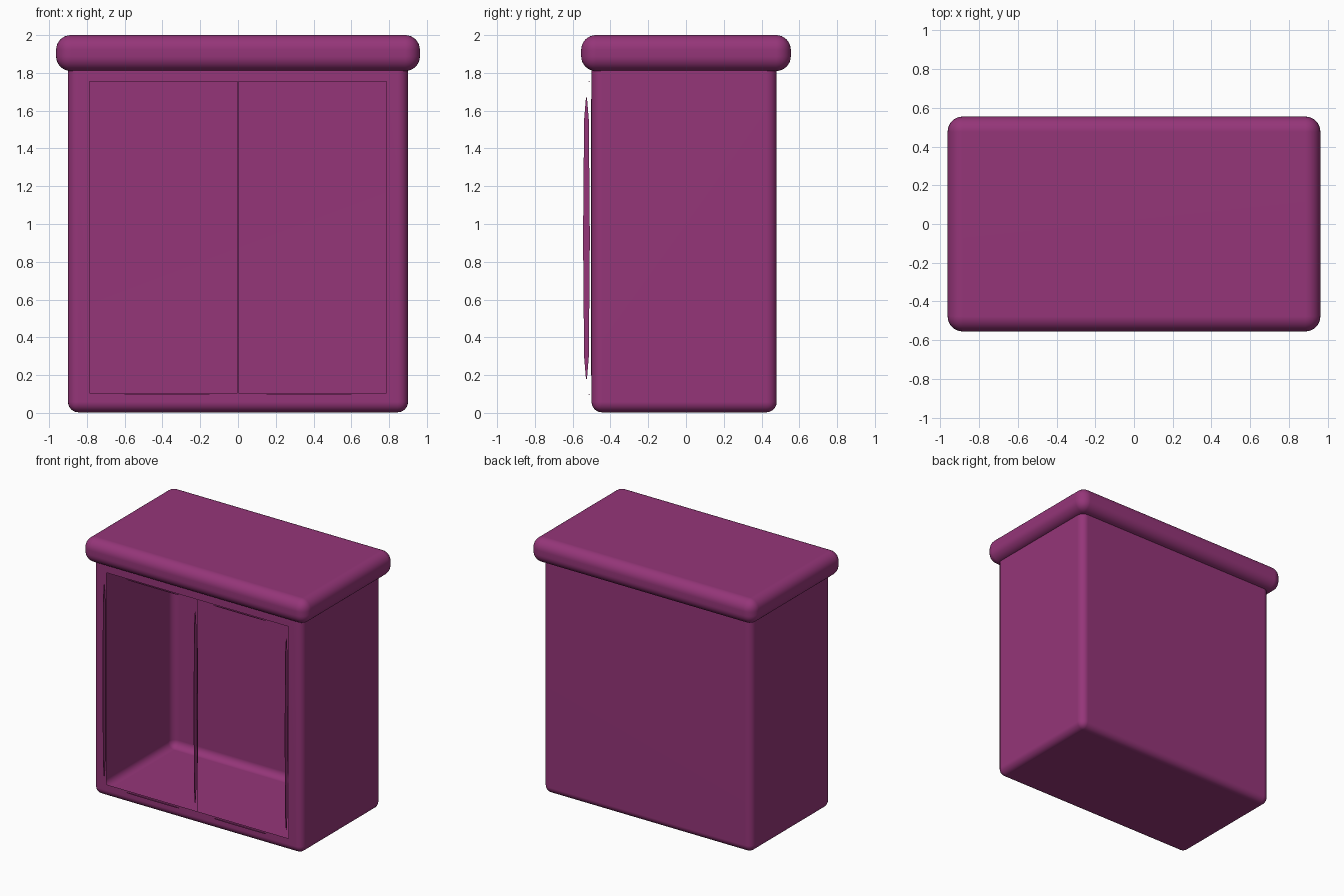
import bpy, bmesh
from mathutils import Vector

cube = bpy.data.objects.get("Cube")
if cube:
    bpy.data.objects.remove(cube, do_unlink=True)

plum = bpy.data.materials.new("plum")
plum.use_nodes = True
colour = (0.30, 0.036, 0.19, 1)
plum.diffuse_color = colour
plum.node_tree.nodes["Principled BSDF"].inputs["Base Color"].default_value = colour


def box(lo, hi, radius, segments=6):
    """A bmesh box between two corners, with rounded edges."""
    bm = bmesh.new()
    bmesh.ops.create_cube(bm, size=1)
    lo, hi = Vector(lo), Vector(hi)
    for v in bm.verts:
        v.co = (lo + hi) / 2 + v.co * (hi - lo)
    bmesh.ops.bevel(bm, geom=bm.edges[:], offset=radius, segments=segments,
                    profile=0.5, affect='EDGES')
    bmesh.ops.recalc_face_normals(bm, faces=bm.faces[:])
    return bm


def finish(bm, name, smooth=True):
    mesh = bpy.data.meshes.new(name)
    bm.to_mesh(mesh)
    bm.free()
    mesh.materials.append(plum)
    ob = bpy.data.objects.new(name, mesh)
    bpy.context.collection.objects.link(ob)
    if smooth:
        bpy.ops.object.select_all(action='DESELECT')
        ob.select_set(True)
        bpy.context.view_layer.objects.active = ob
        bpy.ops.object.shade_smooth_by_angle(angle=0.7)
        normals = ob.modifiers.new("flat_panels", 'WEIGHTED_NORMAL')
        normals.keep_sharp = True


# Cabinet body: a single-sheet rounded shell with a rectangular front opening
body = box((-0.9, -0.5, 0.003), (0.9, 0.48, 1.86), 0.055)
front = min(body.faces, key=lambda f: (round(f.normal.y, 3), -f.calc_area()))
bmesh.ops.inset_region(body, faces=[front], thickness=0.03)
for v in front.verts:
    v.co.x = 0.785 if v.co.x > 0 else -0.785
    v.co.z = 1.755 if v.co.z > 1 else 0.105
bmesh.ops.delete(body, geom=[front], context='FACES_ONLY')
finish(body, "cabinet_body")

# Overhanging rounded top
finish(box((-0.963, -0.555, 1.81), (0.963, 0.555, 2.0), 0.078, 8), "cabinet_top")


def sliver(name, start, end, wide):
    """Thin pointed trim blade standing proud of the front."""
    start, end = Vector(start), Vector(end)
    along = (end - start).normalized()
    side = along.cross(Vector((0, 1, 0))) * 0.0015
    out = Vector((0, -wide / 2, 0))
    bm = bmesh.new()
    rings = []
    for t, w in ((0, 0.15), (0.08, 0.7), (0.5, 1), (0.92, 0.7), (1, 0.15)):
        c = start.lerp(end, t)
        rings.append([bm.verts.new(c + out * w * a + side * b)
                      for a, b in ((1, 1), (1, -1), (-1, -1), (-1, 1))])
    for r, s in zip(rings, rings[1:]):
        for i in range(4):
            j = (i + 1) % 4
            bm.faces.new((r[i], r[j], s[j], s[i]))
    bm.faces.new(rings[0])
    bm.faces.new(rings[-1])
    bmesh.ops.recalc_face_normals(bm, faces=bm.faces[:])
    finish(bm, name, smooth=False)


# Door edge trims: uprights at the sides and centre, short rails above and below
for name, x in (("left", 0.785), ("centre", 0), ("right", -0.785)):
    sliver(name + "_door_trim", (x, -0.527, 0.18), (x, -0.527, 1.67), 0.036)
for name, s in (("left", 1), ("right", -1)):
    for level, z in (("upper", 1.755), ("lower", 0.095)):
        sliver(f"{name}_{level}_rail_trim", (s * 0.15, -0.512, z), (s * 0.6, -0.512, z), 0.01)

# Fine line where the two doors meet
sliver("door_seam", (0, -0.5, 0.105), (0, -0.5, 1.755), 0.006)
